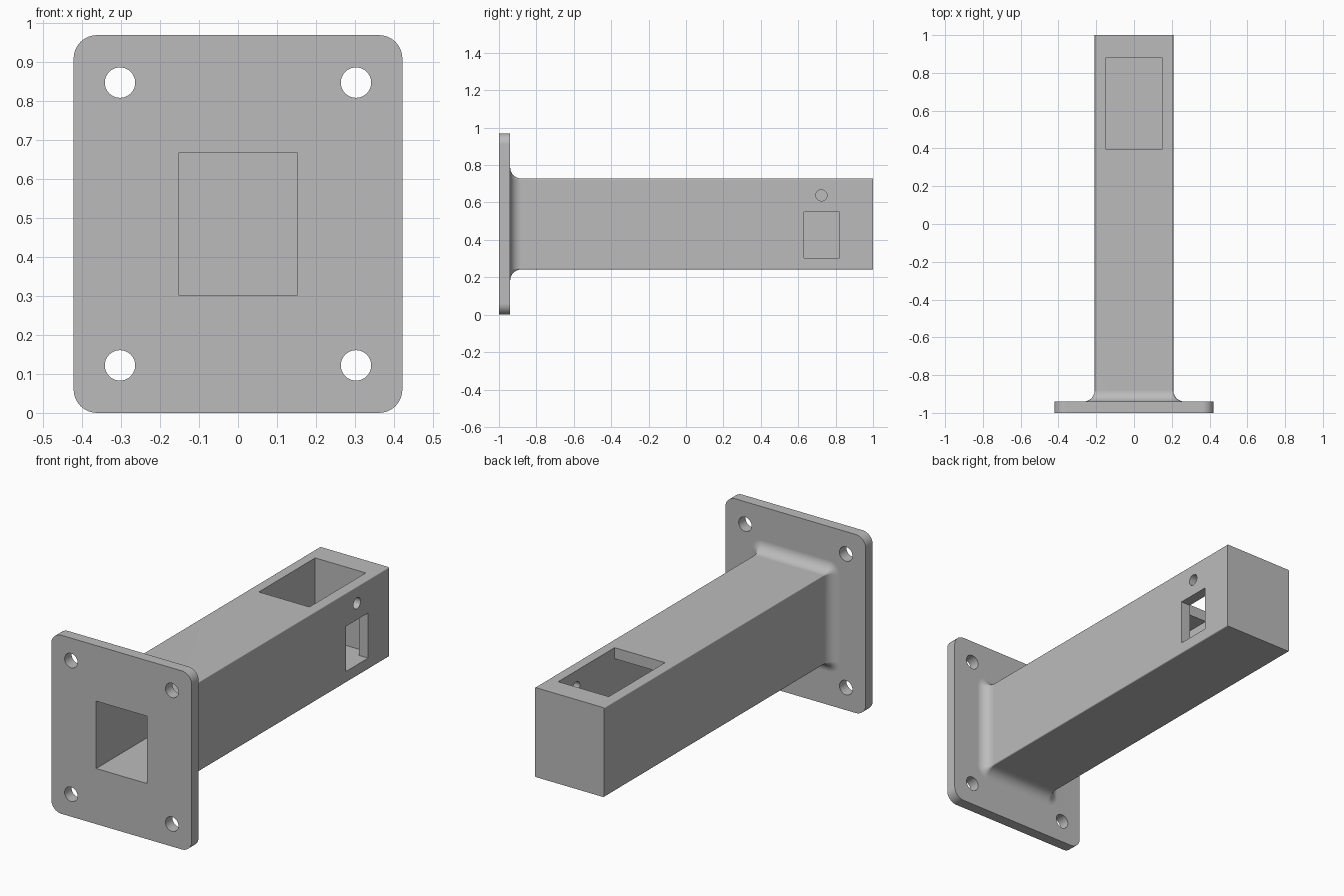
import bpy, bmesh, math
from mathutils import Vector

if "Cube" in bpy.data.objects:
    bpy.data.objects.remove(bpy.data.objects["Cube"])

MID = 0.485                       # height of the tube axis
PLATE_BACK, TUBE_END = -0.94, 1.0
TUBE_X, TUBE_Z = 0.208, 0.243     # tube half sizes
BORE_X, BORE_Z = 0.152, 0.183     # bore half sizes
BORE_END = 0.88
EDGE, FILLET = 0.006, 0.06

grey = bpy.data.materials.new("plain grey")
grey.use_nodes = True
colour = (0.5, 0.5, 0.5, 1)
grey.diffuse_color = colour
grey.node_tree.nodes["Principled BSDF"].inputs["Base Color"].default_value = colour


def ring(hx, hz, radius, y, steps=6):
    """Rounded rectangle across the y axis."""
    points = []
    for quarter, (sx, sz) in enumerate([(1, 1), (-1, 1), (-1, -1), (1, -1)]):
        for i in range(steps + 1):
            a = (quarter + i / steps) * math.pi / 2
            points.append(Vector((sx * (hx - radius) + radius * math.cos(a), y,
                                  MID + sz * (hz - radius) + radius * math.sin(a))))
    return points


def loft(name, rings):
    """Closed skin through a list of rings."""
    bm = bmesh.new()
    loops = [[bm.verts.new(p) for p in r] for r in rings]
    n = len(loops[0])
    for a, b in zip(loops, loops[1:]):
        for i in range(n):
            j = (i + 1) % n
            bm.faces.new((a[i], a[j], b[j], b[i]))
    bm.faces.new(loops[0])
    bm.faces.new(loops[-1])
    bmesh.ops.recalc_face_normals(bm, faces=bm.faces)
    mesh = bpy.data.meshes.new(name)
    bm.to_mesh(mesh)
    bm.free()
    obj = bpy.data.objects.new(name, mesh)
    bpy.context.collection.objects.link(obj)
    mesh.materials.append(grey)
    return obj


def box(name, low, high):
    low, high = Vector(low), Vector(high)
    bpy.ops.mesh.primitive_cube_add(size=1, location=(low + high) / 2)
    obj = bpy.context.object
    obj.name = name
    obj.scale = high - low
    obj.data.materials.append(grey)
    return obj


def drill(name, radius, depth, location, rotation):
    bpy.ops.mesh.primitive_cylinder_add(vertices=40, radius=radius, depth=depth,
                                        location=location, rotation=rotation)
    obj = bpy.context.object
    obj.name = name
    obj.data.materials.append(grey)
    return obj


def combine(target, tool, operation):
    tool.hide_render = True
    bpy.context.view_layer.update()
    bpy.context.view_layer.objects.active = target
    mod = target.modifiers.new(operation.lower(), "BOOLEAN")
    mod.operation, mod.solver, mod.object = operation, "EXACT", tool
    bpy.ops.object.modifier_apply(modifier=mod.name)
    bpy.data.objects.remove(tool)


# Mounting plate
bracket = loft("flanged_tube_bracket", [ring(0.422, MID, 0.06, y, 10) for y in (-1, PLATE_BACK)])

# Square tube with a concave fillet where it meets the plate
rings = [ring(TUBE_X + FILLET, TUBE_Z + FILLET, EDGE + FILLET, -0.97)]
for i in range(11):
    a = i / 10 * math.pi / 2
    grow = FILLET * (1 - math.sin(a))
    rings.append(ring(TUBE_X + grow, TUBE_Z + grow, EDGE + grow,
                      PLATE_BACK + FILLET * (1 - math.cos(a))))
rings.append(ring(TUBE_X, TUBE_Z, EDGE, TUBE_END))
combine(bracket, loft("tube", rings), "UNION")

# Bore, top opening, side window and side hole
cutters = [
    box("bore", (-BORE_X, -1.1, MID - BORE_Z), (BORE_X, BORE_END, MID + BORE_Z)),
    box("top_opening", (-BORE_X, 0.396, 0.5), (BORE_X, BORE_END, 0.9)),
    box("side_window", (0.1, 0.63, 0.303), (0.3, 0.82, 0.548)),
    drill("side_hole", 0.03, 0.2, (0.2, 0.724, 0.638), (0, math.pi / 2, 0)),
]
# Four bolt holes
for sx in (-1, 1):
    for sz in (-1, 1):
        cutters.append(drill("bolt_hole", 0.039, 0.2, (sx * 0.303, -0.97, MID + sz * 0.363),
                             (math.pi / 2, 0, 0)))
for cutter in cutters:
    combine(bracket, cutter, "DIFFERENCE")

# Smooth curved surfaces, flat panels kept flat
bpy.ops.object.select_all(action="DESELECT")
bracket.select_set(True)
bpy.context.view_layer.objects.active = bracket
bpy.ops.object.shade_smooth_by_angle(angle=math.radians(30))
weighted = bracket.modifiers.new("weighted normals", "WEIGHTED_NORMAL")
weighted.keep_sharp = True
bpy.ops.object.modifier_apply(modifier=weighted.name)
